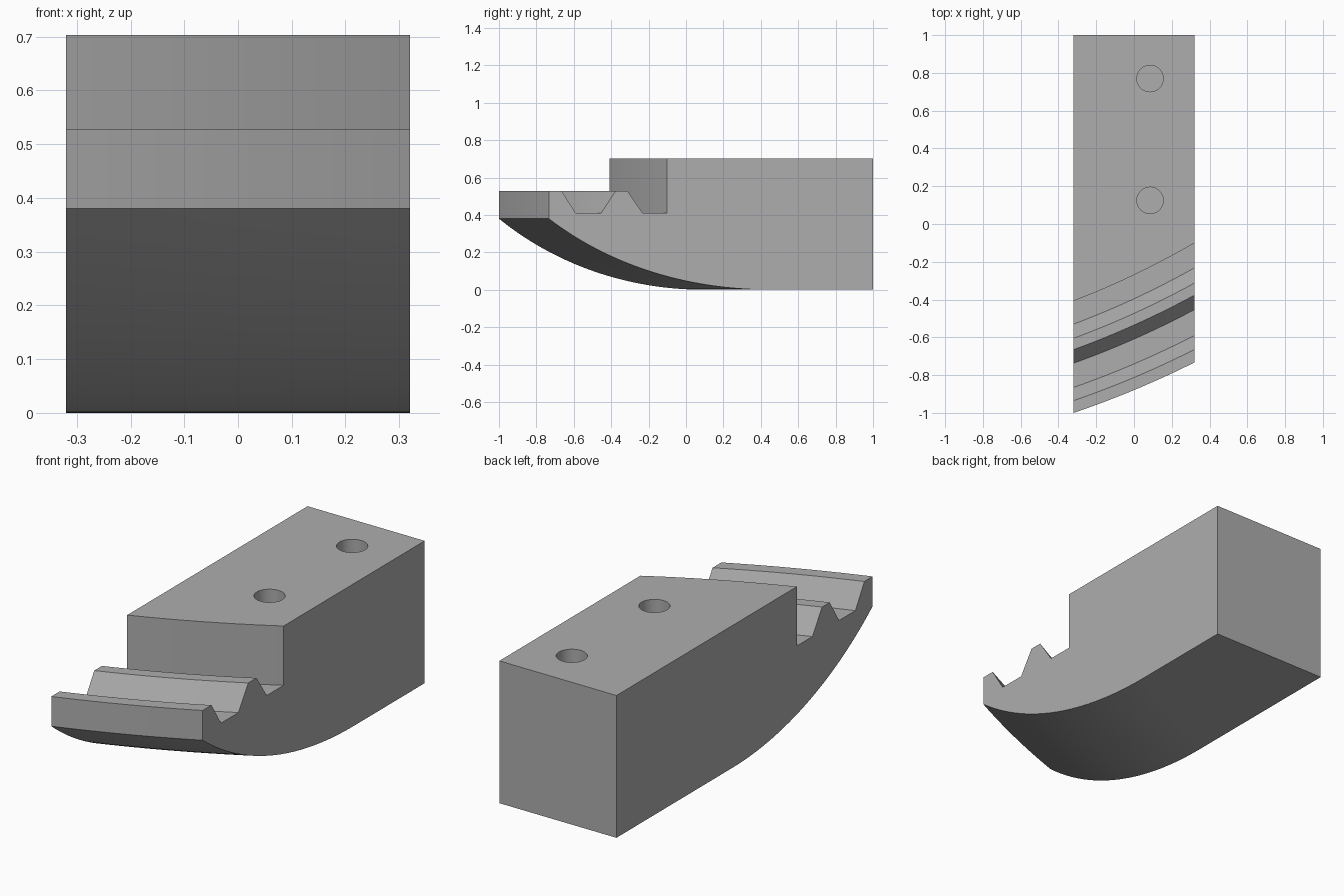
import bpy, bmesh
from math import hypot, sqrt

cube = bpy.data.objects.get("Cube")
if cube:
    bpy.data.objects.remove(cube, do_unlink=True)

# Brushed grey steel
steel = bpy.data.materials.new("grey_steel")
steel.use_nodes = True
GREY = (0.42, 0.42, 0.42, 1)
steel.diffuse_color = GREY
steel.node_tree.nodes["Principled BSDF"].inputs["Base Color"].default_value = GREY

HALF, BACK, TOP, LAND, FLOOR, LIP = 0.32, 1.0, 0.703, 0.527, 0.41, 0.38
CX, CY = -1.955, 3.82      # axis shared by all the curved steps
COLS, ARC = 24, 32


def radius(y):
    """Radius of the step that meets the right side at y."""
    return hypot(-HALF - CX, CY - y)


# Cross-section as (radius, height): shoulder, grooves and teeth, then the lip
steps = [(-0.408, TOP), (-0.408, FLOOR), (-0.53, FLOOR), (-0.605, LAND),
         (-0.665, LAND), (-0.737, FLOOR), (-0.865, FLOOR), (-0.935, LAND),
         (-1.0, LAND)]
section = [(radius(y), z) for y, z in steps]

# Rounded underside, tangent to the flat base
outer, inner = radius(-1.0), radius(0.1)
span = outer - inner
bend = (span ** 2 + LIP ** 2) / (2 * LIP)
for i in range(ARC + 1):
    d = span * (1 - i / ARC)
    section.append((inner + d, bend - sqrt(bend ** 2 - d * d)))

# Loft the section across the width
bm = bmesh.new()
columns = []
for c in range(COLS + 1):
    x = -HALF + 2 * HALF * c / COLS
    ring = [bm.verts.new((x, CY - sqrt(r * r - (x - CX) ** 2), z)) for r, z in section]
    ring += [bm.verts.new((x, BACK, 0)), bm.verts.new((x, BACK, TOP))]
    columns.append(ring)
n = len(columns[0])
for a, b in zip(columns, columns[1:]):
    for i in range(n):
        j = (i + 1) % n
        bm.faces.new((a[i], a[j], b[j], b[i]))
bm.faces.new(columns[0])
bm.faces.new(columns[-1][::-1])
bmesh.ops.recalc_face_normals(bm, faces=bm.faces)
mesh = bpy.data.meshes.new("jaw_block")
bm.to_mesh(mesh)
bm.free()
jaw = bpy.data.objects.new("jaw_block", mesh)
bpy.context.collection.objects.link(jaw)
mesh.materials.append(steel)

# Blind bolt holes in the top
DEPTH = 0.4
for name, y in (("front_hole_cutter", 0.125), ("back_hole_cutter", 0.77)):
    bpy.ops.mesh.primitive_cylinder_add(vertices=48, radius=0.07, depth=2 * DEPTH,
                                        location=(0.085, y, TOP))
    cutter = bpy.context.object
    cutter.name = name
    cutter.data.materials.append(steel)
    cutter.hide_render = True
    cutter.hide_set(True)
    cut = jaw.modifiers.new(name, "BOOLEAN")
    cut.operation, cut.solver, cut.object = "DIFFERENCE", "EXACT", cutter

# Bake the holes, then smooth the curved faces only
bpy.context.view_layer.update()
graph = bpy.context.evaluated_depsgraph_get()
baked = bpy.data.meshes.new_from_object(jaw.evaluated_get(graph))
jaw.modifiers.clear()
jaw.data = baked
for o in [o for o in bpy.data.objects if o.name.endswith("hole_cutter")]:
    bpy.data.objects.remove(o, do_unlink=True)
bpy.ops.object.select_all(action="DESELECT")
jaw.select_set(True)
bpy.context.view_layer.objects.active = jaw
bpy.ops.object.shade_smooth_by_angle(angle=0.4)
